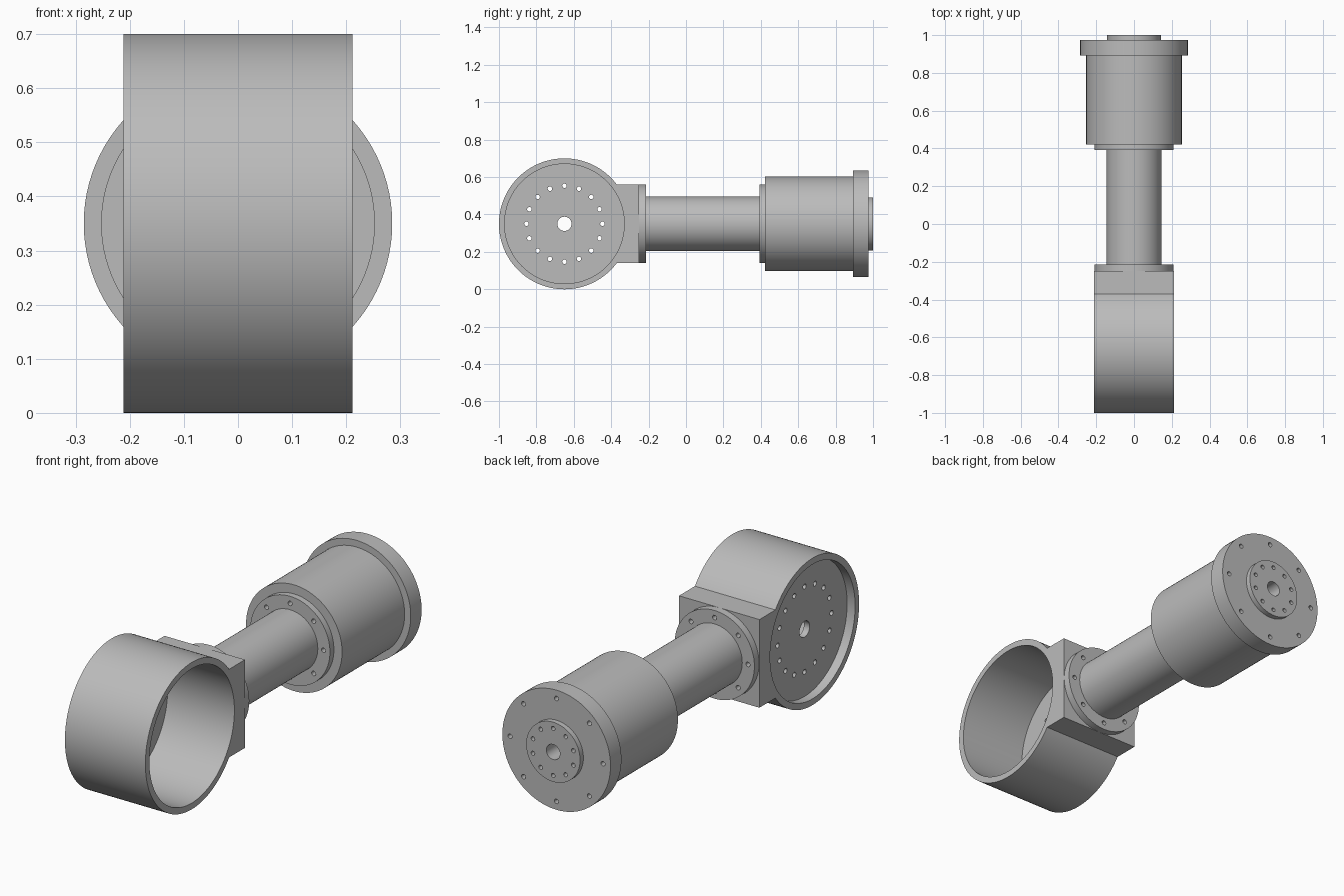
import bpy, bmesh, math
from mathutils import Matrix, Vector

if "Cube" in bpy.data.objects:
    bpy.data.objects.remove(bpy.data.objects["Cube"])

grey = bpy.data.materials.new("machined_grey")
grey.use_nodes = True
grey.diffuse_color = (0.5, 0.5, 0.5, 1)
grey.node_tree.nodes["Principled BSDF"].inputs["Base Color"].default_value = (0.5, 0.5, 0.5, 1)

AXIS_Z = 0.35
RING_Y = -0.65
HALF = 0.212
# Frames map local z onto the arm axis (+y) or the ring axis (+x); local x points up
ARM = Matrix(((0, 1, 0, 0), (0, 0, 1, 0), (1, 0, 0, AXIS_Z), (0, 0, 0, 1)))
RING = Matrix(((0, 0, 1, 0), (0, 1, 0, RING_Y), (1, 0, 0, AXIS_Z), (0, 0, 0, 1)))


def finish(name, bm):
    bmesh.ops.recalc_face_normals(bm, faces=bm.faces)
    mesh = bpy.data.meshes.new(name)
    bm.to_mesh(mesh)
    bm.free()
    mesh.materials.append(grey)
    obj = bpy.data.objects.new(name, mesh)
    bpy.context.collection.objects.link(obj)
    return obj


def add_cylinder(bm, frame, radius, start, end, segments=96, at=(0, 0)):
    place = frame @ Matrix.Translation((at[0], at[1], (start + end) / 2))
    bmesh.ops.create_cone(bm, cap_ends=True, segments=segments, radius1=radius,
                          radius2=radius, depth=end - start, matrix=place)


def cylinder(name, frame, radius, start, end):
    bm = bmesh.new()
    add_cylinder(bm, frame, radius, start, end)
    return finish(name, bm)


def cut(obj, bm):
    """Subtract the cutter mesh from the part and discard the cutter."""
    cutter = finish("cutter", bm)
    cutter.hide_render = True
    mod = obj.modifiers.new("cut", 'BOOLEAN')
    mod.operation = 'DIFFERENCE'
    mod.solver = 'EXACT'
    mod.object = cutter
    bpy.context.view_layer.objects.active = obj
    bpy.ops.object.modifier_apply(modifier=mod.name)
    bpy.data.objects.remove(cutter)


def drill(obj, frame, start, end, count=0, circle=0, radius=0.011, bore=0):
    """Cut a bolt circle and an optional central bore."""
    bm = bmesh.new()
    for i in range(count):
        a = math.tau * i / count
        add_cylinder(bm, frame, radius, start, end, 16,
                     (circle * math.cos(a), circle * math.sin(a)))
    if bore:
        add_cylinder(bm, frame, bore, start, end, 32)
    cut(obj, bm)


parts = []

# Open ring housing: rectangular wall section swept around the x axis
bm = bmesh.new()
section = [(0.35, -HALF), (0.35, HALF), (0.32, HALF), (0.32, -HALF)]
verts = [bm.verts.new(RING @ Vector((r, 0, x))) for r, x in section]
edges = [bm.edges.new((verts[i], verts[(i + 1) % 4])) for i in range(4)]
bmesh.ops.spin(bm, geom=verts + edges, cent=(0, RING_Y, AXIS_Z), axis=(1, 0, 0),
               angle=math.tau, steps=128, use_merge=True)
bmesh.ops.remove_doubles(bm, verts=bm.verts, dist=0.0001)
parts.append(finish("ring_housing", bm))

# Recessed perforated plate near the right end of the ring
plate = cylinder("ring_plate", RING, 0.325, -0.17, -0.14)
drill(plate, RING, -0.2, -0.1, 16, 0.203, 0.012, 0.038)
parts.append(plate)

# Square mounting block hugging the ring
bm = bmesh.new()
bmesh.ops.create_cube(bm, size=1, matrix=Matrix.Translation((0, -0.35, AXIS_Z))
                      @ Matrix.Diagonal((2 * HALF, 0.2, 0.42, 1)))
block = finish("mounting_block", bm)
bm = bmesh.new()
add_cylinder(bm, RING, 0.348, -0.5, 0.5, 128)
cut(block, bm)
parts.append(block)

# Connecting tube with a bolted flange at each end
parts.append(cylinder("arm_tube", ARM, 0.146, -0.24, 0.42))
for name, start in (("front_flange", -0.25), ("rear_flange", 0.392)):
    flange = cylinder(name, ARM, 0.21, start, start + 0.035)
    front = name == "front_flange"
    lo = start + 0.01 if front else start - 0.01
    drill(flange, ARM, lo, lo + 0.035, 8, 0.176)
    parts.append(flange)

# Drive housing, end cap and output hub
parts.append(cylinder("drive_housing", ARM, 0.253, 0.422, 0.895))
cap = cylinder("end_cap", ARM, 0.285, 0.893, 0.975)
drill(cap, ARM, 0.94, 1.01, 8, 0.245)
drill(cap, ARM, 0.91, 1.01, bore=0.036)
parts.append(cap)
hub = cylinder("output_hub", ARM, 0.142, 0.972, 1.0)
drill(hub, ARM, 0.96, 1.02, 10, 0.112, 0.01, 0.036)
parts.append(hub)

# Smooth curved walls, crisp rims
bpy.ops.object.select_all(action='DESELECT')
for obj in parts:
    obj.select_set(True)
bpy.context.view_layer.objects.active = parts[0]
bpy.ops.object.shade_smooth_by_angle(angle=math.radians(30))
